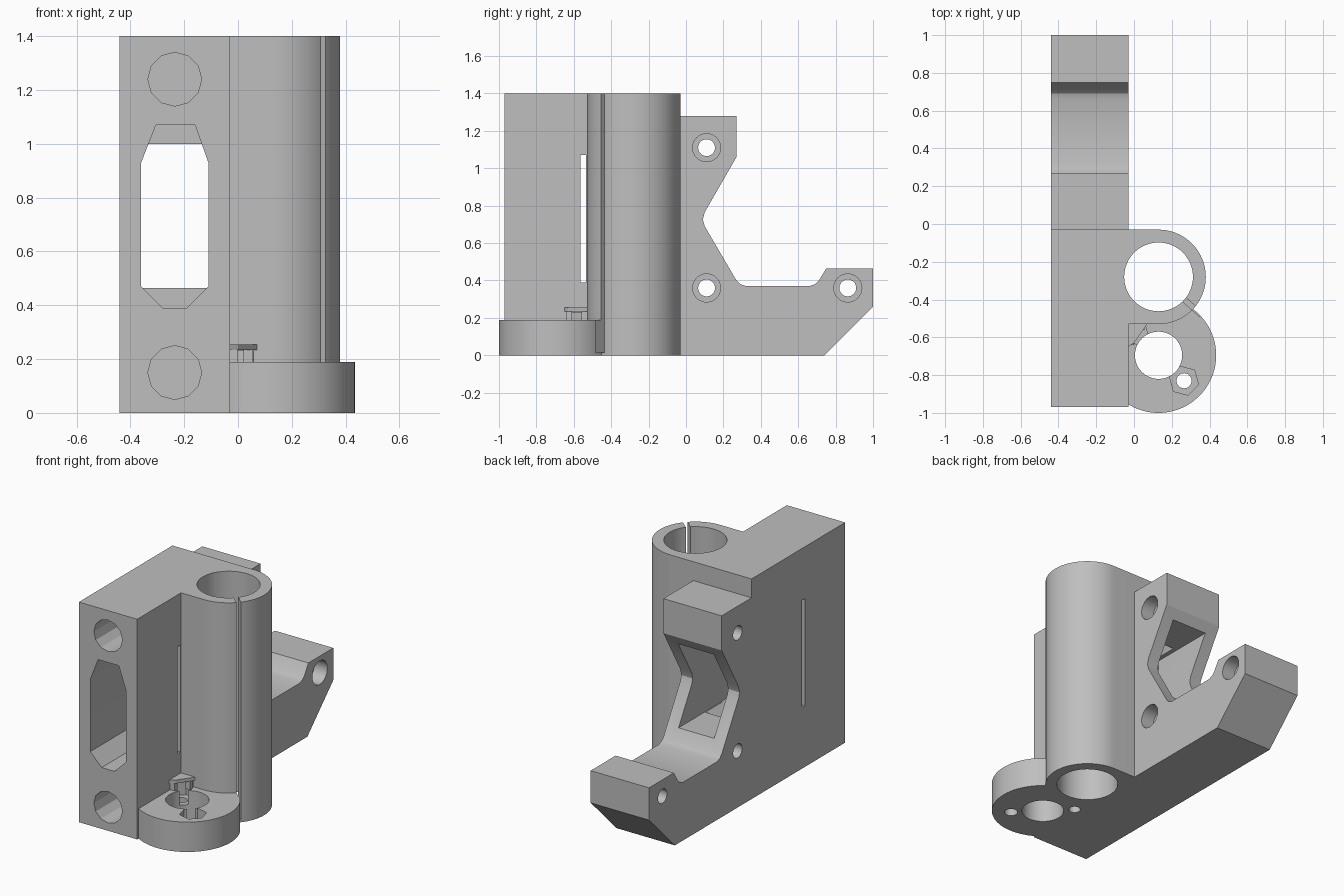
import bpy, bmesh
from math import cos, sin, pi, radians

old = bpy.data.objects.get("Cube")
if old:
    bpy.data.objects.remove(old, do_unlink=True)

grey = bpy.data.materials.new("plain grey")
grey.use_nodes = True
colour = (0.52, 0.52, 0.52, 1)
grey.diffuse_color = colour
grey.node_tree.nodes["Principled BSDF"].inputs["Base Color"].default_value = colour

PLACE = {"x": lambda u, v, w: (w, u, v),
         "y": lambda u, v, w: (u, w, v),
         "z": lambda u, v, w: (u, v, w)}


def prism(name, pts, axis, lo, hi):
    """Extrude a 2D outline along an axis."""
    bm = bmesh.new()
    rings = [[bm.verts.new(PLACE[axis](u, v, w)) for u, v in pts] for w in (lo, hi)]
    bm.faces.new(rings[0])
    bm.faces.new(rings[1])
    n = len(pts)
    for i in range(n):
        j = (i + 1) % n
        bm.faces.new((rings[0][i], rings[0][j], rings[1][j], rings[1][i]))
    bmesh.ops.recalc_face_normals(bm, faces=bm.faces)
    mesh = bpy.data.meshes.new(name)
    bm.to_mesh(mesh)
    bm.free()
    mesh.materials.append(grey)
    ob = bpy.data.objects.new(name, mesh)
    bpy.context.collection.objects.link(ob)
    return ob


def ring(u, v, r, n=64, turn=0):
    return [(u + r * cos(turn + 2 * pi * i / n), v + r * sin(turn + 2 * pi * i / n))
            for i in range(n)]


def rect(u0, u1, v0, v1):
    return [(u0, v0), (u1, v0), (u1, v1), (u0, v1)]


def combine(target, tool, operation):
    mod = target.modifiers.new("bool", "BOOLEAN")
    mod.operation = operation
    mod.solver = "EXACT"
    mod.object = tool
    bpy.context.view_layer.objects.active = target
    bpy.ops.object.modifier_apply(modifier=mod.name)
    bpy.data.objects.remove(tool, do_unlink=True)


L, R = -0.44, -0.03           # side faces of the block
TX, TY = 0.13, -0.28          # sleeve centre
DX, DY = 0.13, -0.695         # foot disc centre

# Main block with stepped rear arm
side = [(-0.97, 0), (0.74, 0), (1, 0.26), (1, 0.465), (0.75, 0.465), (0.712, 0.402),
        (0.69, 0.38), (0.66, 0.37), (0.32, 0.37), (0.29, 0.38), (0.27, 0.4),
        (0.1, 0.69), (0.09, 0.725), (0.1, 0.765), (0.27, 1.06), (0.27, 1.28),
        (R, 1.28), (R, 1.4), (-0.97, 1.4)]
bracket = prism("bracket_body", side, "x", L, R)

# Rod sleeve with flat web to the block, and round foot
arc = [(TX + 0.25 * sin(pi * i / 48), TY - 0.25 * cos(pi * i / 48)) for i in range(49)]
sleeve = arc + [(-0.1, TY + 0.25), (-0.1, TY - 0.25)]
combine(bracket, prism("sleeve", sleeve, "z", 0, 1.4), "UNION")
combine(bracket, prism("foot", ring(DX, DY, 0.305, 96), "z", 0, 0.19), "UNION")

# Window tunnel: chamfered at the front, rectangular at the rear
window = [(-0.305, 1.07), (-0.16, 1.07), (-0.11, 0.93), (-0.11, 0.47),
          (-0.19, 0.39), (-0.28, 0.39), (-0.36, 0.47), (-0.36, 0.93)]
slot_dir = radians(-41.5)
c, s, h = cos(slot_dir), sin(slot_dir), 0.0135
clamp = [(TX + a * c - b * s, TY + a * s + b * c)
         for a, b in ((0.1, -h), (0.3, -h), (0.3, h), (0.1, h))]
nut = 0.135                   # diagonal offset of the foot screws
cuts = [
    (window, "y", -1.1, -0.03),
    (rect(-0.36, -0.11, 0.465, 1.0), "y", -0.2, 0.6),
    (rect(-0.565, -0.535, 0.39, 1.07), "x", -0.6, 0),
    (ring(TX, TY, 0.182), "z", -0.1, 1.6),
    (clamp, "z", 0.015, 1.6),
    (ring(DX, DY, 0.125), "z", -0.1, 0.3),
    (ring(DX + nut, DY - nut, 0.04, 24), "z", -0.1, 0.3),
    (ring(DX + nut, DY - nut, 0.079, 6, pi / 4), "z", 0.1, 0.3),
    (ring(DX - nut, DY + nut, 0.035, 24), "z", -0.1, 0.19),
    (ring(DX - nut, DY + nut, 0.079, 6, pi / 4), "z", 0.1, 0.23),
]
# Blind rod sockets in the front face
for z in (0.15, 1.24):
    cuts.append((ring(-0.235, z, 0.1, 12), "y", -1.1, -0.1))
# Counterbored side screw holes
for y, z in ((0.11, 1.11), (0.11, 0.36), (0.865, 0.36)):
    cuts.append((ring(y, z, 0.045, 32), "x", -0.6, 0.0))
    cuts.append((ring(y, z, 0.075, 32), "x", -0.12, 0.0))
for pts, axis, lo, hi in cuts:
    combine(bracket, prism("cutter", pts, axis, lo, hi), "DIFFERENCE")

# Small corner tab above the inner nut pocket
tab = [(R, -0.53), (R, -0.65), (0.0, -0.63), (0.07, -0.53)]
prism("corner_tab", tab, "z", 0.233, 0.255)
prism("corner_tab_post", rect(R, 0.0, -0.64, -0.61), "z", 0.18, 0.235)
prism("corner_tab_rib", rect(0.02, 0.055, -0.56, -0.53), "z", 0.18, 0.235)

bpy.ops.object.select_all(action="DESELECT")
bracket.select_set(True)
bpy.context.view_layer.objects.active = bracket
bpy.ops.object.shade_smooth_by_angle(angle=radians(25))
